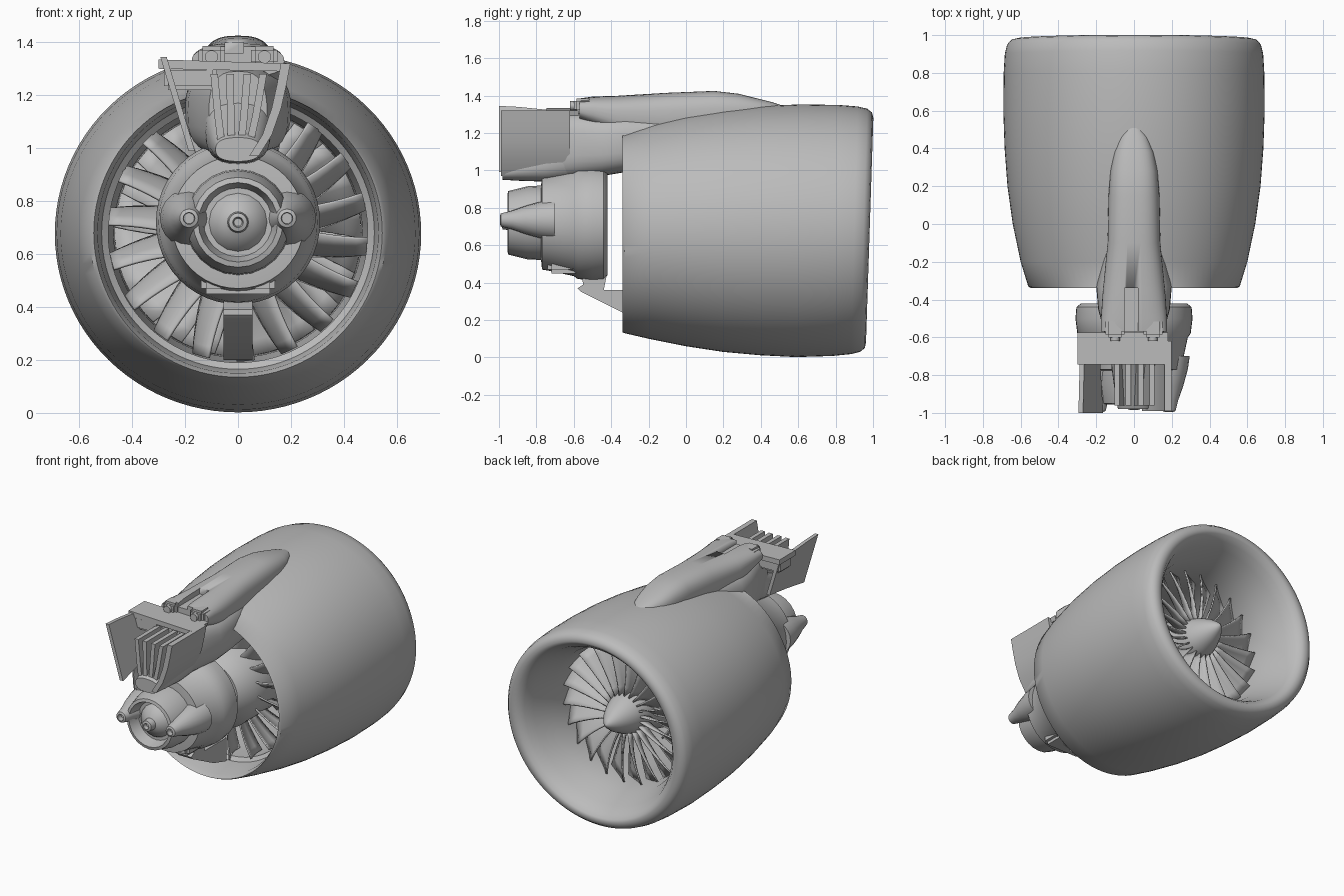
import bpy, bmesh, math
from mathutils import Matrix, Vector

cube = bpy.data.objects.get("Cube")
if cube:
    bpy.data.objects.remove(cube, do_unlink=True)

grey = bpy.data.materials.new("plain grey")
grey.use_nodes = True
grey.diffuse_color = (0.5, 0.5, 0.5, 1)
grey.node_tree.nodes["Principled BSDF"].inputs["Base Color"].default_value = (0.5, 0.5, 0.5, 1)


def finish(name, bm, angle=40):
    bmesh.ops.recalc_face_normals(bm, faces=bm.faces)
    me = bpy.data.meshes.new(name)
    bm.to_mesh(me)
    bm.free()
    ob = bpy.data.objects.new(name, me)
    bpy.context.collection.objects.link(ob)
    me.materials.append(grey)
    bpy.ops.object.select_all(action='DESELECT')
    ob.select_set(True)
    bpy.context.view_layer.objects.active = ob
    bpy.ops.object.shade_smooth_by_angle(angle=math.radians(angle))
    return ob


def skin(bm, rings, caps=True, closed=False):
    """Join equal rings of points into a surface."""
    vs = [[bm.verts.new(p) for p in r] for r in rings]
    pairs = list(zip(vs, vs[1:])) + ([(vs[-1], vs[0])] if closed else [])
    n = len(vs[0])
    for a, b in pairs:
        for i in range(n):
            j = (i + 1) % n
            bm.faces.new((a[i], a[j], b[j], b[i]))
    if caps and not closed:
        bm.faces.new(vs[0])
        bm.faces.new(vs[-1])


def oval(y, rx, zlo, zhi, n=64, tilt=0, cx=0, power=1):
    """Ring across the engine axis; power below 1 makes it boxier."""
    cz, rz = (zlo + zhi) / 2, (zhi - zlo) / 2
    pts = []
    for i in range(n):
        t = math.tau * i / n
        c, s = math.cos(t), math.sin(t)
        c = math.copysign(abs(c) ** power, c)
        s = math.copysign(abs(s) ** power, s)
        pts.append((cx + rx * c, y + tilt * s, cz + rz * s))
    return pts


def turned(name, profile, cx=0, cz=0.72, n=48, caps=True, closed=False):
    bm = bmesh.new()
    skin(bm, [oval(y, r, cz - r, cz + r, n, cx=cx) for y, r in profile], caps, closed)
    return finish(name, bm)


def slab(name, outline, half, axis="X", offset=0):
    """Flat plate from an outline, extruded along one axis."""
    place = {"X": lambda u, v, w: (w, u, v), "Y": lambda u, v, w: (u, w, v)}[axis]
    bm = bmesh.new()
    skin(bm, [[place(u, v, offset + w) for u, v in outline] for w in (-half, half)])
    return finish(name, bm, 30)


def box(name, lo, hi, bevel=0.01):
    bm = bmesh.new()
    bmesh.ops.create_cube(bm, size=1)
    for v in bm.verts:
        v.co = [l + (c + 0.5) * (h - l) for c, l, h in zip(v.co, lo, hi)]
    if bevel:
        bmesh.ops.bevel(bm, geom=bm.edges[:], offset=bevel, segments=2, affect='EDGES')
    return finish(name, bm)


# Nacelle: outer skin, rounded lip, inner duct
outer = [(-0.33, 0.56, 0.13, 1.22), (-0.2, 0.60, 0.10, 1.25), (0, 0.642, 0.06, 1.295),
         (0.2, 0.67, 0.03, 1.325), (0.4, 0.685, 0.012, 1.345), (0.6, 0.692, 0.002, 1.353),
         (0.8, 0.69, 0.008, 1.35), (0.9, 0.684, 0.018, 1.342), (0.95, 0.672, 0.03, 1.33),
         (0.975, 0.65, 0.05, 1.31), (0.982, 0.62, 0.08, 1.28)]
inner = [(0.975, 0.585), (0.94, 0.555), (0.88, 0.53), (0.75, 0.485), (0.6, 0.465), (0.4, 0.47),
         (0.15, 0.49), (-0.1, 0.49), (-0.12, 0.515), (-0.3, 0.53), (-0.34, 0.545)]
rings = [oval(y, w, a, b, 96, 0.02 * max(0, y)) for y, w, a, b in outer]
rings += [oval(y, r, 0.68 - r, 0.68 + r, 96, 0.02 * max(0, y)) for y, r in inner]
bm = bmesh.new()
skin(bm, rings, closed=True)
finish("nacelle", bm)

# Spinner and the hub behind it
turned("spinner", [(0.86, 0.004), (0.84, 0.03), (0.78, 0.075), (0.7, 0.115), (0.62, 0.14), (0.5, 0.145)], cz=0.68)
turned("hub", [(0.55, 0.14), (0.4, 0.2), (0.1, 0.27), (-0.2, 0.27), (-0.29, 0.2)], cz=0.69)


def blades(name, count, y, r0, r1, chord0, chord1, turn0, turn1, sweep, cz):
    """Ring of twisted, curved blades."""
    bm = bmesh.new()
    steps, across = 6, 4
    for k in range(count):
        rot = Matrix.Rotation(math.tau * k / count, 4, 'Y')
        rows = []
        for i in range(steps + 1):
            t = i / steps
            r = r0 + (r1 - r0) * t
            chord = chord0 + (chord1 - chord0) * t
            turn = turn0 + (turn1 - turn0) * t
            row = []
            for j in range(across + 1):
                s = j / across - 0.5
                bow = 0.1 * chord * (1 - 4 * s * s)
                p = Vector((chord * s * math.sin(turn) + bow + sweep * t * t, chord * s * math.cos(turn), 0))
                p.z = math.sqrt(max(r * r - p.x * p.x, 0))
                row.append(bm.verts.new(rot @ p + Vector((0, y, cz))))
            rows.append(row)
        for a, b in zip(rows, rows[1:]):
            for j in range(across):
                bm.faces.new((a[j], a[j + 1], b[j + 1], b[j]))
    ob = finish(name, bm, 60)
    mod = ob.modifiers.new("thickness", 'SOLIDIFY')
    mod.thickness = 0.01
    mod.offset = 0


blades("fan_blades", 22, 0.6, 0.12, 0.465, 0.15, 0.2, 0.45, 1.0, 0.04, 0.68)
blades("outlet_vanes", 18, -0.08, 0.24, 0.49, 0.2, 0.2, 0.5, 0.3, -0.03, 0.685)

# Core casing, stepped nozzle and tail plug
turned("core_casing", [(-0.42, 0.2), (-0.42, 0.28), (-0.44, 0.305), (-0.5, 0.31), (-0.58, 0.3), (-0.6, 0.285),
                       (-0.74, 0.255), (-0.77, 0.25), (-0.775, 0.2)])
turned("core_nozzle", [(-0.76, 0.2), (-0.85, 0.195), (-0.95, 0.17), (-0.955, 0.15), (-0.88, 0.13)], n=24)
turned("tail_plug", [(-0.86, 0.12), (-0.9, 0.1), (-0.93, 0.06), (-0.94, 0.04), (-0.98, 0.035), (-0.985, 0.02),
                     (-0.96, 0.015)], n=16)
for side, label in ((1, "left"), (-1, "right")):
    turned(label + "_exhaust_pod", [(-0.7, 0.11), (-0.77, 0.1), (-0.86, 0.075), (-0.93, 0.05), (-0.99, 0.035),
                                    (-0.995, 0.022), (-0.96, 0.02)], cx=0.185 * side, cz=0.735, n=20)
box("core_lower_panel", (-0.14, -0.74, 0.45), (0.14, -0.44, 0.54), 0.02)

# Strut under the core, running to the lower lip
slab("lower_strut", [(-0.58, 0.37), (-0.56, 0.35), (-0.34, 0.24), (-0.2, 0.2), (-0.2, 0.36), (-0.44, 0.36),
                     (-0.42, 0.46), (-0.56, 0.46), (-0.55, 0.39)], 0.055)

# Pylon fairing blended on top of the nacelle
hump = [(0.52, 0.03, 1.28, 1.345), (0.46, 0.075, 1.25, 1.365), (0.38, 0.105, 1.22, 1.385), (0.28, 0.125, 1.2, 1.41),
        (0.15, 0.135, 1.18, 1.425), (-0.1, 0.14, 1.16, 1.415), (-0.35, 0.165, 1.18, 1.4),
        (-0.5, 0.175, 1.24, 1.395), (-0.57, 0.175, 1.27, 1.385)]
bm = bmesh.new()
skin(bm, [oval(y, w, a, b, 40, power=0.75) for y, w, a, b in hump])
fairing = finish("pylon_fairing", bm)
slot = box("slot_cutter", (-0.05, -0.7, 1.36), (0.02, -0.34, 1.5), 0)
slot.hide_render = True
slot.hide_viewport = True
cut = fairing.modifiers.new("slot", 'BOOLEAN')
cut.object = slot
cut.solver = 'EXACT'

# Pylon body joining fairing to core
body = [(0, 0.13, 0.98, 1.3), (-0.33, 0.2, 0.99, 1.3), (-0.45, 0.19, 0.97, 1.3), (-0.6, 0.15, 0.96, 1.31),
        (-0.72, 0.11, 0.95, 1.29)]
bm = bmesh.new()
skin(bm, [oval(y, w, a, b, 32, power=0.7) for y, w, a, b in body])
finish("pylon_body", bm)

# Mounting deck with two lugs
slab("mount_deck", [(-0.3, 1.3), (0.17, 1.29), (0.18, 1.32), (-0.3, 1.335)], 0.085, "Y", -0.66)
for side, label in ((1, "left"), (-1, "right")):
    x = 0.1 * side
    box(label + "_mount_lug", (x - 0.05, -0.6, 1.31), (x + 0.05, -0.5, 1.385), 0.015)
    bm = bmesh.new()
    skin(bm, [oval(y, 0.025, 1.32, 1.37, 12, cx=x) for y in (-0.62, -0.58)])
    finish(label + "_lug_pin", bm)

# Rear mount: flared cradle, side wall, ribs and side fin
bm = bmesh.new()
cradle = [(-0.6, 0.13, 0.95, 1.25), (-0.75, 0.12, 0.94, 1.15), (-0.9, 0.1, 0.945, 1.08), (-0.98, 0.085, 0.95, 1.04)]
skin(bm, [oval(y, w, a, b, 28, power=0.8) for y, w, a, b in cradle])
finish("rear_cradle", bm)


def leaf(name, path, y0, y1, half):
    """Upright sheet following a path of (x, z) points."""
    outline = [(x - half, z) for x, z in path] + [(x + half, z) for x, z in reversed(path)]
    slab(name, outline, (y1 - y0) / 2, "Y", (y0 + y1) / 2)


leaf("side_wall", [(0.06, 0.97), (0.11, 1.05), (0.145, 1.15), (0.165, 1.24), (0.18, 1.32)], -0.99, -0.62, 0.018)
for i, (foot, top) in enumerate(((-0.06, -0.09), (-0.025, -0.03), (0.01, 0.035), (0.04, 0.095))):
    mid = (foot + top) / 2
    leaf("mount_rib_%d" % (i + 1), [(foot, 1.0), (mid, 1.12), (top, 1.28)], -0.96, -0.66, 0.014)
bm = bmesh.new()
fin = [(-1.0, 1.345), (-0.9, 1.34), (-0.6, 1.31), (-0.6, 1.06), (-0.8, 1.03), (-1.0, 0.99)]
skin(bm, [[(x - 0.28 + 0.3 * (1.34 - z), y, z) for y, z in fin] for x in (-0.012, 0.012)])
finish("side_fin", bm, 30)
box("fin_bracket", (-0.28, -0.74, 1.22), (-0.08, -0.6, 1.31), 0.015)
